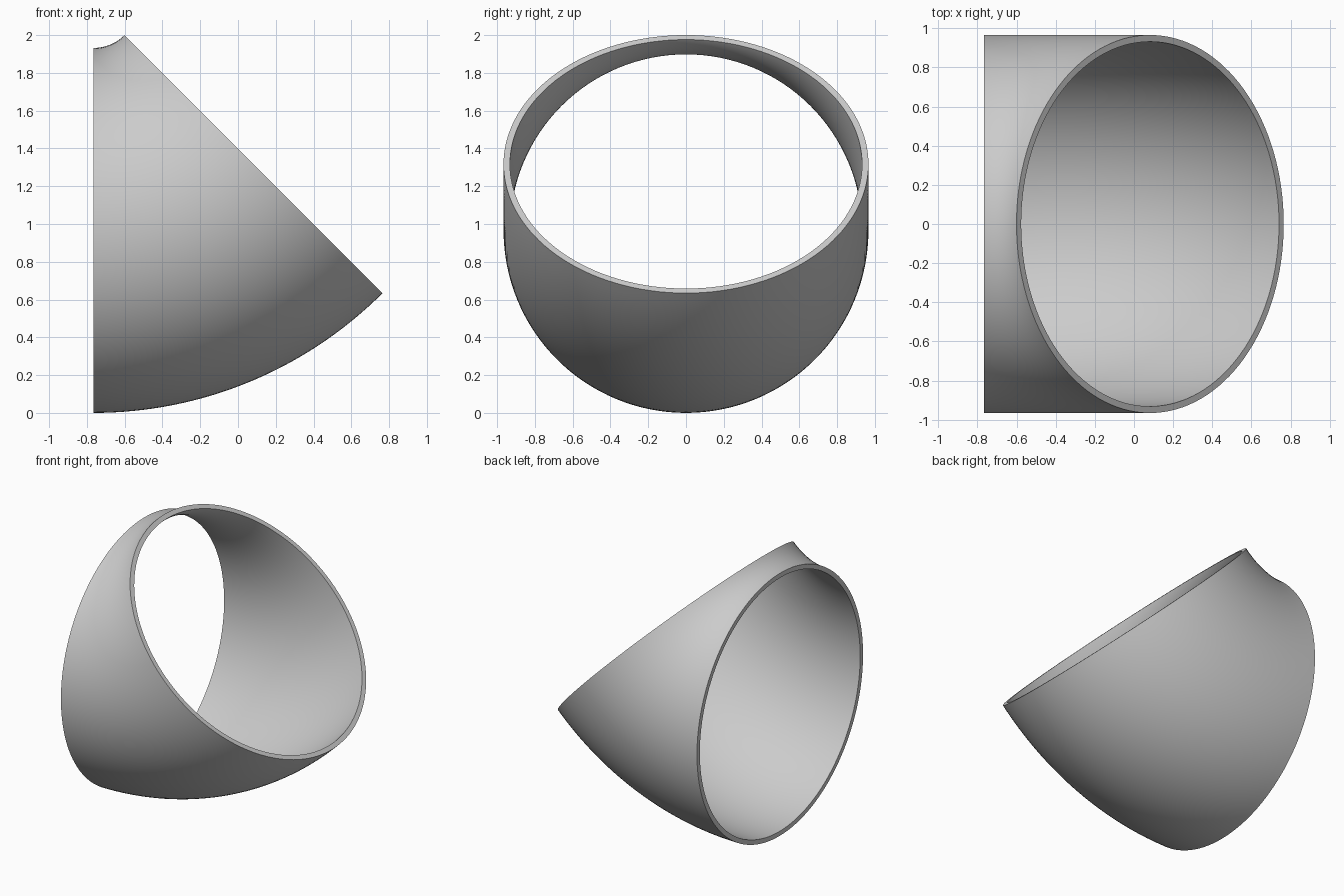
import bpy, bmesh
from math import cos, sin, pi

cube = bpy.data.objects.get("Cube")
if cube:
    bpy.data.objects.remove(cube)

PIVOT_X, PIVOT_Z = -0.7655, 2.165     # centre of the bend
OUTER, INNER = 0.966, 0.932           # tube radii
BEND = PIVOT_Z - OUTER                # radius of the bend's centre line
SIDES, STEPS = 128, 32

grey = bpy.data.materials.new("plain grey")
grey.use_nodes = True
colour = (0.6, 0.6, 0.6, 1)
grey.diffuse_color = colour
grey.node_tree.nodes["Principled BSDF"].inputs["Base Color"].default_value = colour

bm = bmesh.new()


def ring(radius, turn):
    """Circle of vertices around the pipe at one angle of the bend."""
    verts = []
    for i in range(SIDES):
        a = 2 * pi * i / SIDES
        reach = BEND - radius * sin(a)
        verts.append(bm.verts.new((PIVOT_X + reach * sin(turn), radius * cos(a),
                                   PIVOT_Z - reach * cos(turn))))
    return verts


def join(first, second):
    """Band of quads between two rings."""
    for i in range(SIDES):
        bm.faces.new((first[i - 1], first[i], second[i], second[i - 1]))


# Outer and inner walls through an eighth of a turn
turns = [pi / 4 * s / STEPS for s in range(STEPS + 1)]
outer = [ring(OUTER, t) for t in turns]
inner = [ring(INNER, t) for t in turns]
for wall in (outer, inner):
    for first, second in zip(wall, wall[1:]):
        join(first, second)

# Flat rims at both open ends
for end in (0, -1):
    join(outer[end], inner[end])
bmesh.ops.recalc_face_normals(bm, faces=bm.faces[:])

mesh = bpy.data.meshes.new("pipe_elbow")
bm.to_mesh(mesh)
bm.free()
mesh.materials.append(grey)
elbow = bpy.data.objects.new("pipe_elbow", mesh)
bpy.context.collection.objects.link(elbow)

# Smooth walls with crisp rims
bpy.ops.object.select_all(action='DESELECT')
elbow.select_set(True)
bpy.context.view_layer.objects.active = elbow
bpy.ops.object.shade_smooth_by_angle(angle=pi / 6)
